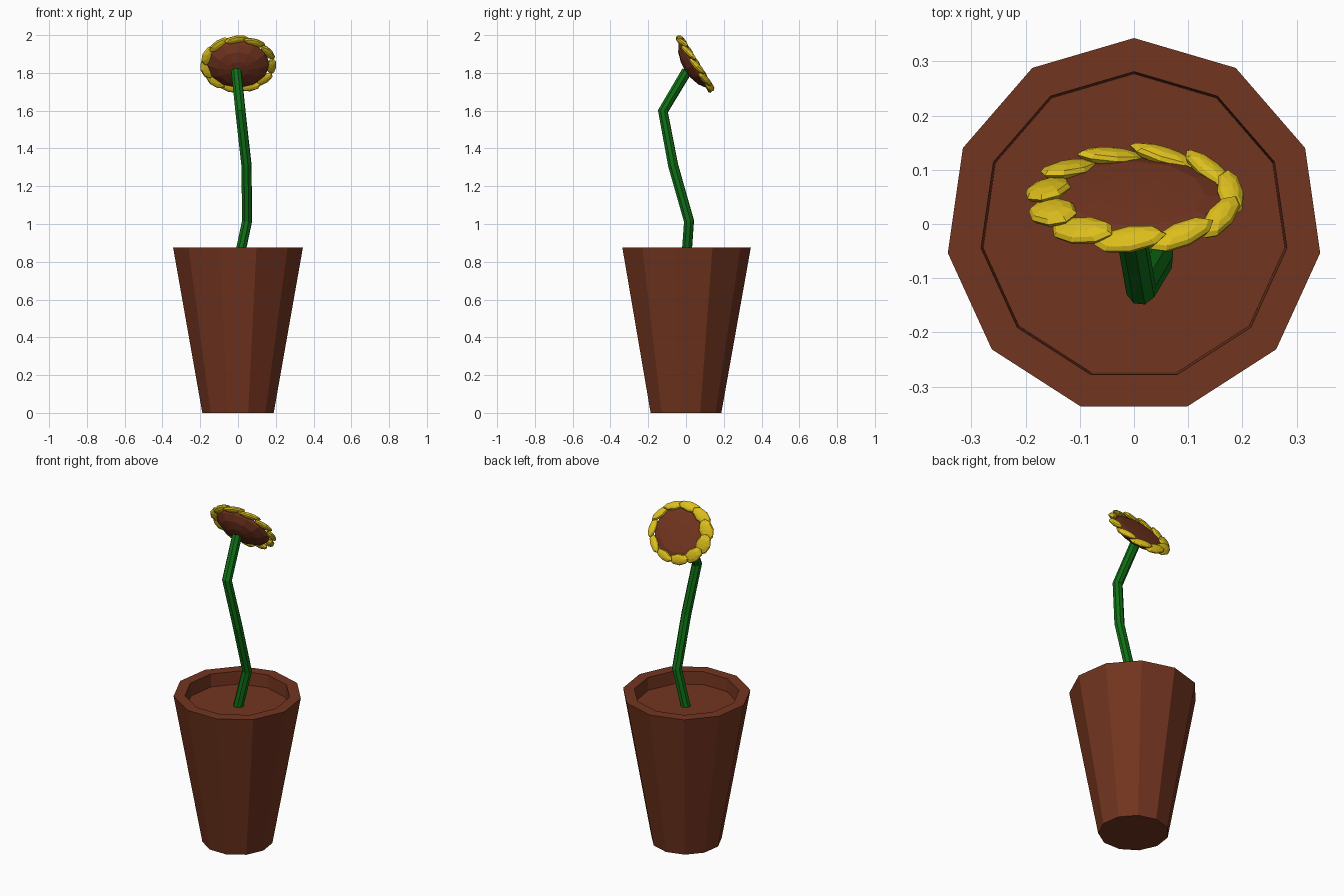
import bpy, bmesh
from math import sin, cos, pi, radians
from mathutils import Matrix, Vector

if "Cube" in bpy.data.objects:
    bpy.data.objects.remove(bpy.data.objects["Cube"])


def material(name, rgb):
    m = bpy.data.materials.new(name)
    m.diffuse_color = (*rgb, 1)
    m.use_nodes = True
    m.node_tree.nodes["Principled BSDF"].inputs["Base Color"].default_value = m.diffuse_color
    return m


brown = material("brown", (0.17, 0.035, 0.014))
green = material("green", (0.005, 0.16, 0.008))
yellow = material("yellow", (0.72, 0.52, 0.012))


def add_object(name, data, mat):
    ob = bpy.data.objects.new(name, data)
    bpy.context.collection.objects.link(ob)
    data.materials.append(mat)
    return ob


def lathe(name, profile, sides, mat, start=pi / 2):
    """Revolve (radius, height) pairs; a zero radius closes to a point."""
    bm = bmesh.new()
    rings = []
    for r, z in profile:
        n = sides if r > 0 else 1
        rings.append([bm.verts.new((r * cos(start + 2 * pi * k / sides),
                                    r * sin(start + 2 * pi * k / sides), z)) for k in range(n)])
    for a, b in zip(rings, rings[1:]):
        for k in range(sides):
            j = (k + 1) % sides
            quad = [a[k % len(a)], a[j % len(a)], b[j % len(b)], b[k % len(b)]]
            bm.faces.new(list(dict.fromkeys(quad)))
    bmesh.ops.recalc_face_normals(bm, faces=bm.faces)
    me = bpy.data.meshes.new(name)
    bm.to_mesh(me)
    bm.free()
    return add_object(name, me, mat)


# pot with rim and soil surface
pot = lathe("pot", [(0, 0), (0.191, 0), (0.347, 0.875), (0.285, 0.875),
                    (0.281, 0.80), (0, 0.80)], 11, brown)
pot.location.y = -0.004

# bent stem
curve = bpy.data.curves.new("stem", 'CURVE')
curve.dimensions = '3D'
curve.bevel_depth = 0.028
curve.bevel_resolution = 2
curve.use_fill_caps = True
path = [(0, 0, 0.79), (0.048, 0.016, 1.015), (0.045, -0.068, 1.31),
        (0.013, -0.122, 1.597), (-0.009, 0.005, 1.81)]
spline = curve.splines.new('POLY')
spline.points.add(len(path) - 1)
for p, co in zip(spline.points, path):
    p.co = (*co, 1)
spline.use_smooth = False
add_object("stem", curve, green)

# flower head frame: local z faces up and back
normal = Vector((0, 0.85, 0.527)).normalized()
side = Vector((1, 0, 0))
up = normal.cross(side)
frame = Matrix((side, up, normal)).transposed().to_4x4()
frame.translation = (0, 0.047, 1.847)

# seed disc, domed behind and nearly flat in front
disc = lathe("seed_disc", [(0, -0.062), (0.055, -0.058), (0.115, -0.042), (0.157, -0.017),
                           (0.168, 0.0), (0.13, 0.010), (0.07, 0.013), (0, 0.014)], 12, brown)
disc.matrix_world = frame @ Matrix.Diagonal((1, 0.87, 1, 1))

# ring of overlapping faceted petals, broader on the left
bm = bmesh.new()
count = 11
for k in range(count):
    a = 2 * pi * k / count + 0.1
    width = 0.034 - 0.009 * cos(a)
    local = (Matrix.Diagonal((1, 0.87, 1, 1)) @ Matrix.Rotation(a, 4, 'Z')
             @ Matrix.Translation((0.204 - width, 0, 0.003))
             @ Matrix.Rotation(radians(11), 4, 'X') @ Matrix.Rotation(radians(12), 4, 'Y')
             @ Matrix.Diagonal((width, 0.068, 0.016, 1)))
    bmesh.ops.create_uvsphere(bm, u_segments=8, v_segments=6, radius=1, matrix=local)
me = bpy.data.meshes.new("petals")
bm.to_mesh(me)
bm.free()
add_object("petals", me, yellow).matrix_world = frame
